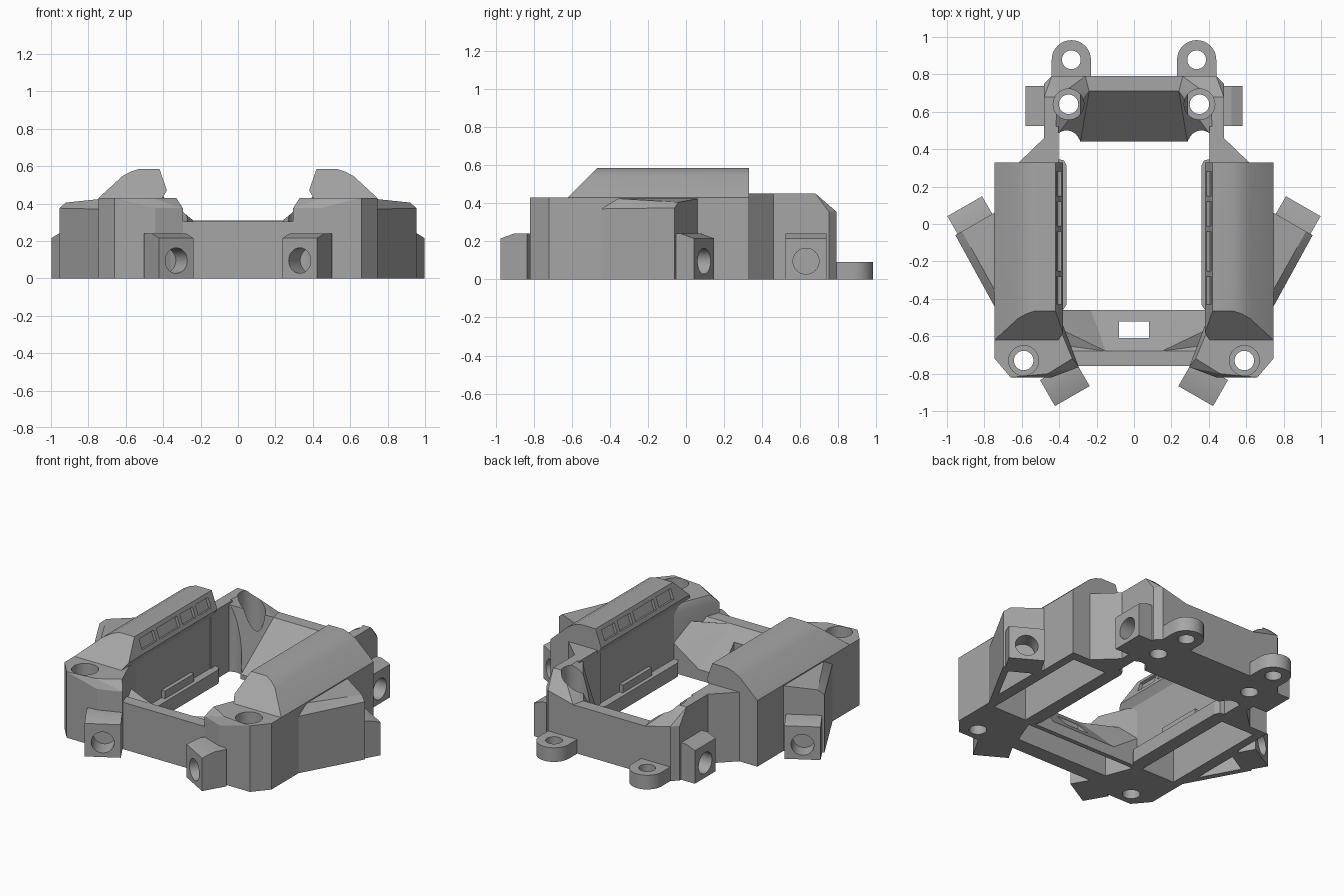
import bpy, bmesh, math
from mathutils import Matrix, Vector

cube = bpy.data.objects.get("Cube")
if cube:
    bpy.data.objects.remove(cube, do_unlink=True)

grey = bpy.data.materials.new("plastic grey")
grey.use_nodes = True
colour = (0.38, 0.38, 0.38, 1)
grey.diffuse_color = colour
grey.node_tree.nodes["Principled BSDF"].inputs["Base Color"].default_value = colour

AXES = {"x": lambda a, b, t: (t, a, b),
        "y": lambda a, b, t: (a, t, b),
        "z": lambda a, b, t: (a, b, t)}


def finish(name, bm):
    bmesh.ops.recalc_face_normals(bm, faces=bm.faces)
    mesh = bpy.data.meshes.new(name)
    bm.to_mesh(mesh)
    bm.free()
    obj = bpy.data.objects.new(name, mesh)
    bpy.context.collection.objects.link(obj)
    mesh.materials.append(grey)
    return obj


def prism(name, outline, axis, lo, hi):
    """Extrude a 2D outline along an axis."""
    bm = bmesh.new()
    ends = [[bm.verts.new(AXES[axis](a, b, t)) for a, b in outline] for t in (lo, hi)]
    bm.faces.new(ends[0])
    bm.faces.new(ends[1])
    n = len(outline)
    for i in range(n):
        j = (i + 1) % n
        bm.faces.new((ends[0][i], ends[0][j], ends[1][j], ends[1][i]))
    return finish(name, bm)


def rect(a0, a1, b0, b1):
    return [(a0, b0), (a1, b0), (a1, b1), (a0, b1)]


def circle(a, b, r, n=40):
    return [(a + r * math.cos(math.tau * i / n), b + r * math.sin(math.tau * i / n))
            for i in range(n)]


def hull(name, points):
    """Convex faceted block around a few corner points."""
    bm = bmesh.new()
    for p in points:
        bm.verts.new(p)
    res = bmesh.ops.convex_hull(bm, input=bm.verts)
    bmesh.ops.delete(bm, geom=[g for g in set(res["geom_interior"] + res["geom_unused"])
                               if isinstance(g, bmesh.types.BMVert)], context="VERTS")
    bmesh.ops.dissolve_limit(bm, angle_limit=0.01, verts=bm.verts, edges=bm.edges)
    return finish(name, bm)


def complete(obj, cutters=(), mirror=True):
    """Cut, mirror across x and shade one part."""
    for c in cutters:
        mod = obj.modifiers.new("cut", "BOOLEAN")
        mod.operation, mod.solver, mod.object = "DIFFERENCE", "EXACT", c
    if mirror:
        obj.modifiers.new("mirror", "MIRROR").use_mirror_merge = False
    bpy.ops.object.select_all(action="DESELECT")
    obj.select_set(True)
    bpy.context.view_layer.objects.active = obj
    for mod in list(obj.modifiers):
        bpy.ops.object.modifier_apply(modifier=mod.name)
    bpy.ops.object.shade_smooth_by_angle(angle=math.radians(20))
    for c in cutters:
        bpy.data.objects.remove(c, do_unlink=True)


def hole(x, y, r, lo, hi):
    return prism("hole", circle(x, y, r), "z", lo, hi)


# Side pods: hollow below, sloped nose, recessed windows on the inner lip
pod = prism("side_pod", [(0.41, 0), (0.745, 0), (0.745, 0.43), (0.62, 0.545), (0.575, 0.57),
                         (0.53, 0.585), (0.42, 0.585), (0.38, 0.47), (0.41, 0.42)],
            "y", -0.62, 0.33)
cuts = [prism("nose_cut", [(-0.7, 0.35), (-0.4, 0.65), (-0.7, 0.65)], "x", 0.3, 0.8),
        prism("pocket", rect(0.45, 0.69, -0.46, 0.27), "z", -0.1, 0.42)]
top, low, out = Vector((0.42, 0.585)), Vector((0.38, 0.47)), Vector((-0.03, 0.01))
upper, lower = top.lerp(low, 0.22), top.lerp(low, 0.78)
for y0, y1 in ((-0.43, -0.28), (-0.25, -0.04), (-0.01, 0.12), (0.15, 0.28)):
    ring = [tuple(v) for v in (upper + out, lower + out, lower - out * 0.6, upper - out * 0.6)]
    cuts.append(prism("window", ring, "y", y0, y1))
complete(pod, cuts)

# Low ledge around the opening
complete(prism("inner_ledge", [(0.42, -0.48), (0.38, -0.46), (0.36, -0.43), (0.36, 0.31),
                               (0.375, 0.34), (0.42, 0.35)], "z", 0, 0.09))
complete(prism("ledge_clip", rect(0.385, 0.42, -0.2, 0.1), "z", 0.08, 0.14))

# Front corner blocks with screw holes
plan = [(0.41, -0.46), (0.745, -0.46), (0.745, -0.72), (0.66, -0.82), (0.44, -0.82), (0.295, -0.765)]
crown = plan[1:4] + [(0.46, -0.8), (0.33, -0.72), (0.42, -0.5)]
corner = hull("front_corner", [(x, y, z) for x, y in plan for z in (0, 0.375)]
              + [(x, y, 0.43) for x, y in crown])
complete(corner, [hole(0.59, -0.73, 0.052, -0.1, 0.6), hole(0.59, -0.73, 0.08, 0.34, 0.6)])

# Front bridge: thin wall with a sloped apron and a slot
bridge = prism("front_bridge", [(-0.76, 0), (-0.76, 0.305), (-0.68, 0.305), (-0.46, 0.07), (-0.46, 0),
                                (-0.49, 0), (-0.66, 0.2), (-0.66, 0)], "x", -0.42, 0.42)
complete(bridge, [prism("slot", rect(-0.08, 0.08, -0.61, -0.52), "z", -0.1, 0.5)], mirror=False)
complete(hull("apron_gusset", [(0.23, -0.46, 0.07), (0.15, -0.68, 0.304), (0.42, -0.55, 0.304),
                               (0.42, -0.46, 0.2), (0.42, -0.46, 0.03), (0.42, -0.68, 0.25)]))

# Back bridge with a sloped inner face
complete(prism("back_bridge", [(0.44, 0), (0.44, 0.03), (0.71, 0.31), (0.79, 0.31), (0.79, 0)],
               "x", -0.29, 0.29), mirror=False)

# Back corner blocks with counterbored holes
back = hull("back_corner", [(0.26, 0.79, 0), (0.44, 0.79, 0), (0.48, 0.75, 0), (0.48, 0.46, 0),
                            (0.4, 0.5, 0), (0.28, 0.45, 0), (0.28, 0.45, 0.03), (0.26, 0.79, 0.31),
                            (0.44, 0.79, 0.355), (0.48, 0.75, 0.355), (0.24, 0.71, 0.31),
                            (0.41, 0.68, 0.45), (0.48, 0.68, 0.45), (0.48, 0.46, 0.45),
                            (0.42, 0.46, 0.45)])
complete(back, [hole(0.35, 0.64, 0.052, -0.1, 0.6), hole(0.35, 0.64, 0.082, 0.12, 0.6),
                prism("relief", circle(0.36, 0.43, 0.07), "z", -0.1, 0.6)])
complete(prism("side_link", [(0.405, 0.3), (0.6, 0.3), (0.615, 0.33), (0.48, 0.46), (0.48, 0.52),
                             (0.405, 0.52)], "z", 0, 0.45))

# Outer wings, hollow below
wing = hull("wing", [(x, y, 0) for x, y in ((0.73, -0.47), (0.955, -0.06), (0.73, 0.07))]
            + [(0.73, -0.47, 0.37), (0.955, -0.06, 0.375), (0.92, -0.04, 0.405),
               (0.73, -0.38, 0.425), (0.73, 0.07, 0.425)])
complete(wing, [prism("wing_pocket", [(0.765, -0.33), (0.9, -0.08), (0.765, 0.0)], "z", -0.1, 0.3)])


# Lugs with blind side holes
def lug(name, x, y, out_x, out_y, depth):
    turn = Matrix.Translation((x, y, 0)) @ Matrix.Rotation(math.atan2(-out_x, out_y), 4, "Z")
    body = prism(name, [(0, 0), (0, 0.215), (-depth * 0.5, 0.24), (-depth, 0.24), (-depth, 0)],
                 "x", -0.107, 0.107)
    bore = prism("bore", circle(0, 0.095, 0.068), "y", -depth * 0.8, 0.1)
    for part in (body, bore):
        part.data.transform(turn)
    complete(body, [bore])


lug("front_lug", 0.33, -0.92, -0.5, -0.87, 0.16)
lug("wing_lug", 0.905, 0.095, 0.5, 0.87, 0.16)
lug("back_lug", 0.58, 0.63, 1, 0, 0.12)

# Rear mounting tabs
arc = [(0.335 + 0.105 * math.cos(math.pi * i / 16), 0.878 + 0.105 * math.sin(math.pi * i / 16))
       for i in range(17)]
complete(prism("rear_tab", [(0.23, 0.77), (0.44, 0.77)] + arc, "z", 0, 0.092),
         [hole(0.335, 0.878, 0.05, -0.1, 0.2)])
